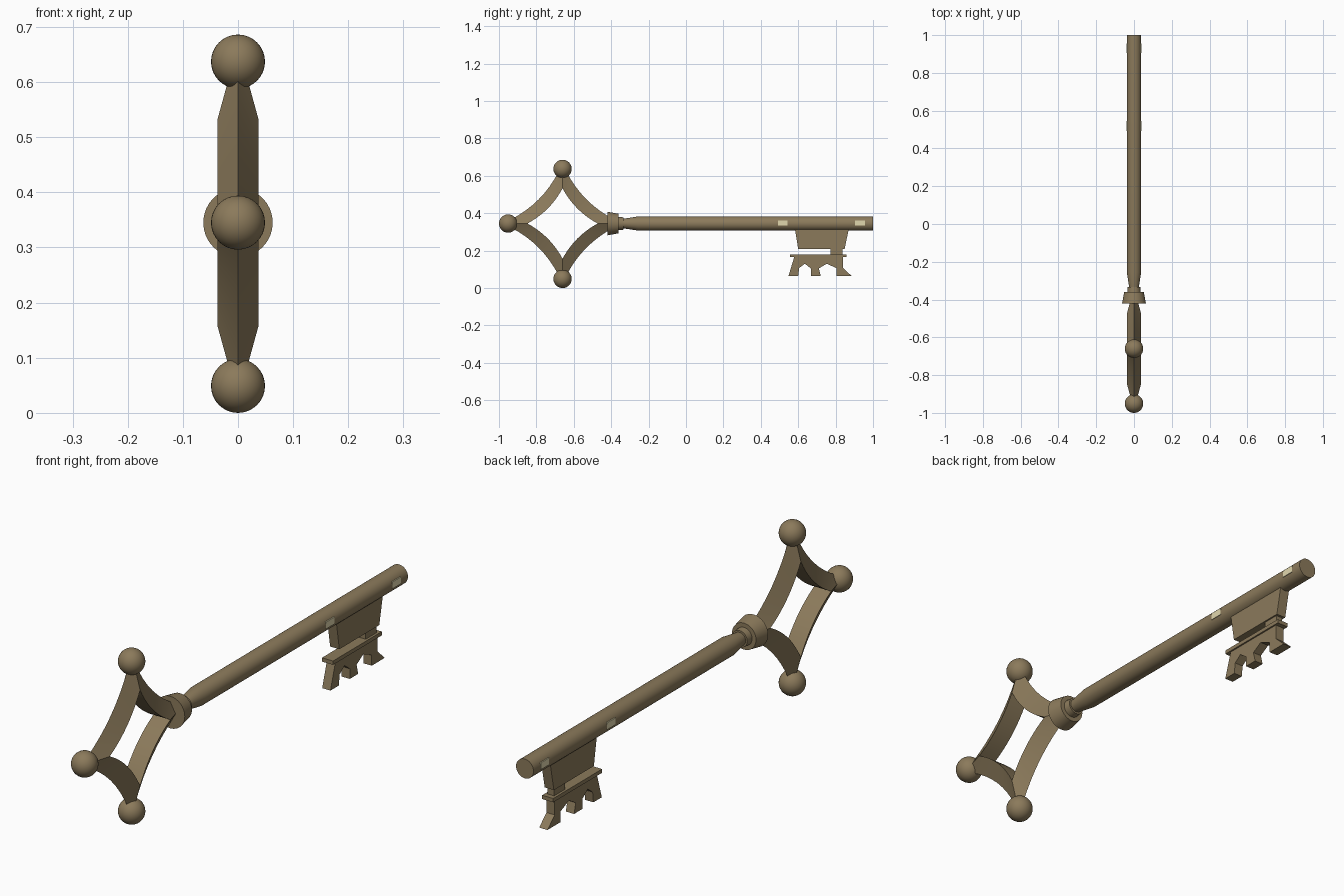
import bpy, bmesh, math
from mathutils import Vector

if "Cube" in bpy.data.objects:
    bpy.data.objects.remove(bpy.data.objects["Cube"])

ZC = 0.345      # height of the shaft axis
BOW_Y = -0.66   # centre of the diamond bow


def material(name, color):
    m = bpy.data.materials.new(name)
    m.diffuse_color = color
    m.use_nodes = True
    m.node_tree.nodes["Principled BSDF"].inputs["Base Color"].default_value = m.diffuse_color
    return m


BRASS = material("aged_brass", (0.26, 0.195, 0.105, 1))
PALE = material("pale_inlay", (0.75, 0.68, 0.42, 1))


def finish(bm, name, mat=BRASS, angle=30):
    bmesh.ops.recalc_face_normals(bm, faces=bm.faces)
    mesh = bpy.data.meshes.new(name)
    bm.to_mesh(mesh)
    bm.free()
    mesh.materials.append(mat)
    ob = bpy.data.objects.new(name, mesh)
    bpy.context.collection.objects.link(ob)
    bpy.ops.object.select_all(action='DESELECT')
    ob.select_set(True)
    bpy.context.view_layer.objects.active = ob
    bpy.ops.object.shade_smooth_by_angle(angle=math.radians(angle))
    return ob


def lathe(name, profile, n=32):
    """Solid turned about the shaft axis; profile is (y, radius)."""
    bm = bmesh.new()
    rings = [[bm.verts.new((r * math.cos(math.tau * i / n), y,
                            ZC + r * math.sin(math.tau * i / n)))
              for i in range(n)] for y, r in profile]
    for a, b in zip(rings, rings[1:]):
        for i in range(n):
            j = (i + 1) % n
            bm.faces.new((a[i], a[j], b[j], b[i]))
    bm.faces.new(rings[0])
    bm.faces.new(rings[-1])
    return finish(bm, name)


def plate(name, outline, half, mat=BRASS):
    """Outline in (y, z) extruded across x."""
    bm = bmesh.new()
    face = bm.faces.new([bm.verts.new((-half, y, z)) for y, z in outline])
    out = bmesh.ops.extrude_face_region(bm, geom=[face])
    verts = [v for v in out["geom"] if isinstance(v, bmesh.types.BMVert)]
    bmesh.ops.translate(bm, verts=verts, vec=(2 * half, 0, 0))
    return finish(bm, name, mat)


def rect(y0, y1, z0, z1):
    return [(y0, z0), (y1, z0), (y1, z1), (y0, z1)]


# Bow: closed diamond of four inward-curving bars, flat inside, ridged outside
def diamond(radius, dip, steps=10):
    pts = []
    for q in range(4):
        a, b = (Vector((math.cos(k * math.pi / 2), math.sin(k * math.pi / 2)))
                for k in (q, q + 1))
        for i in range(steps):
            t = i / steps
            pts.append(a.lerp(b, t) * radius
                       - (a + b).normalized() * dip * 4 * t * (1 - t))
    return pts


bm = bmesh.new()
sections = []
for pin, pout in zip(diamond(0.188, 0.02), diamond(0.322, 0.046)):
    sections.append([bm.verts.new((x, BOW_Y + p.x, ZC + p.y))
                     for x, p in ((-0.037, pin), (0.037, pin), (0, pout))])
for i, a in enumerate(sections):
    b = sections[(i + 1) % len(sections)]
    for k in range(3):
        m = (k + 1) % 3
        bm.faces.new((a[k], a[m], b[m], b[k]))
finish(bm, "bow")

# Ball finials on three corners of the bow
for name, y, z in (("ball_end", -0.951, ZC), ("ball_top", BOW_Y, 0.637),
                   ("ball_bottom", BOW_Y, 0.049)):
    bm = bmesh.new()
    bmesh.ops.create_uvsphere(bm, u_segments=32, v_segments=16, radius=0.049)
    bmesh.ops.translate(bm, verts=bm.verts, vec=(0, y, z))
    finish(bm, name)

# Collar, neck ring and tapered shaft
lathe("collar", [(-0.42, 0.063), (-0.36, 0.052)])
lathe("neck_ring", [(-0.37, 0.036), (-0.333, 0.033)])
lathe("shaft", [(-0.345, 0.024), (-0.255, 0.038), (1.0, 0.038)])

# Pale inlays through the shaft
for name, y in (("inlay_inner", 0.518), ("inlay_outer", 0.93)):
    plate(name, rect(y - 0.026, y + 0.026, 0.334, 0.361), 0.0385, PALE)

# Bit: upper plate, connecting post, ledge and toothed lower plate
plate("bit_upper", [(0.58, 0.33), (0.60, 0.208), (0.848, 0.208), (0.873, 0.33)], 0.02)
plate("bit_post", rect(0.772, 0.838, 0.175, 0.215), 0.014)
plate("bit_ledge", rect(0.555, 0.858, 0.165, 0.18), 0.024)
plate("bit_teeth", [
    (0.58, 0.17), (0.548, 0.065), (0.60, 0.065), (0.605, 0.107), (0.635, 0.13),
    (0.668, 0.105), (0.668, 0.065), (0.72, 0.065), (0.71, 0.105), (0.752, 0.13),
    (0.804, 0.107), (0.804, 0.065), (0.885, 0.065), (0.84, 0.107), (0.84, 0.17)], 0.018)
